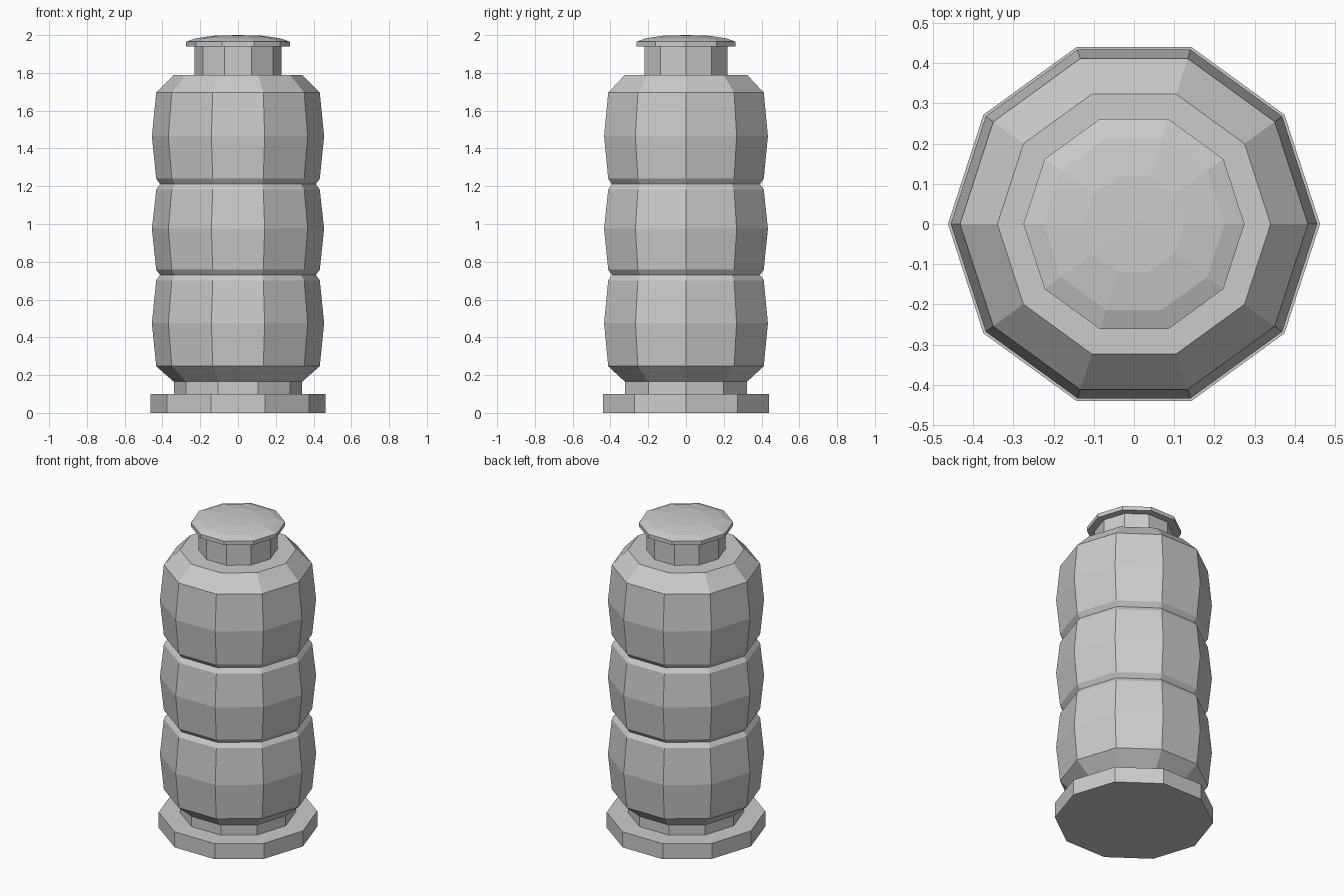
import bpy, bmesh
from math import cos, sin, pi

if "Cube" in bpy.data.objects:
    bpy.data.objects.remove(bpy.data.objects["Cube"])

SIDES = 10


def lathe(name, profile):
    """Closed ten-sided solid from (radius, height) points, bottom to top."""
    bm = bmesh.new()
    rings = [[bm.verts.new((r * cos(2 * pi * i / SIDES), r * sin(2 * pi * i / SIDES), z))
              for i in range(SIDES)] for r, z in profile if r > 0]
    for a, b in zip(rings, rings[1:]):
        for i in range(SIDES):
            j = (i + 1) % SIDES
            bm.faces.new((a[i], a[j], b[j], b[i]))
    bm.faces.new(rings[0][::-1])
    top = rings[-1]
    if profile[-1][0] == 0:  # domed tip
        tip = bm.verts.new((0, 0, profile[-1][1]))
        for i in range(SIDES):
            bm.faces.new((top[i], top[(i + 1) % SIDES], tip))
    else:
        bm.faces.new(top)
    mesh = bpy.data.meshes.new(name)
    bm.to_mesh(mesh)
    bm.free()
    ob = bpy.data.objects.new(name, mesh)
    bpy.context.collection.objects.link(ob)
    return ob


# Foot plate and the short stem above it
lathe("base_plate", [(0.463, 0), (0.463, 0.10)])
lathe("base_stem", [(0.34, 0.10), (0.34, 0.165)])

# Body: three bulging segments separated by V grooves
EDGE, BULGE, GROOVE = 0.433, 0.456, 0.412
body = [(0.34, 0.165)]
segments = [(0.247, 0.475, 0.702), (0.758, 0.975, 1.182), (1.24, 1.465, 1.695)]
for n, (low, mid, high) in enumerate(segments):
    body += [(EDGE, low), (BULGE, mid), (EDGE, high)]
    if n < 2:
        body.append((GROOVE, (high + segments[n + 1][0]) / 2))
body.append((0.34, 1.79))
lathe("body", body)

# Neck and low domed cap
lathe("neck", [(0.23, 1.79), (0.23, 1.94)])
lathe("cap", [(0.275, 1.94), (0.275, 1.965), (0.225, 1.983), (0.125, 1.997), (0, 2.0)])
